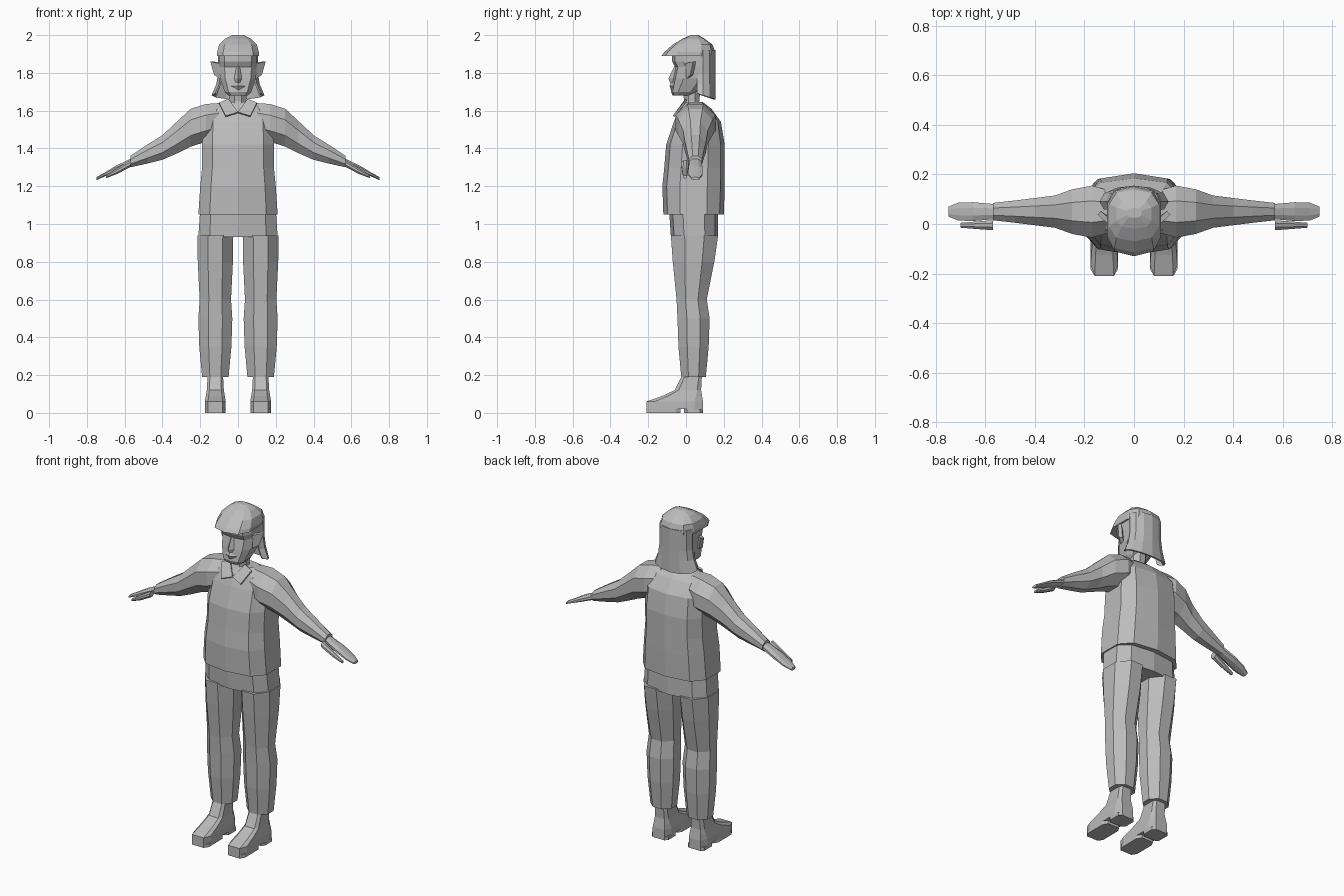
import bpy, bmesh
from math import sin, cos, pi, copysign

cube = bpy.data.objects.get("Cube")
if cube:
    bpy.data.objects.remove(cube, do_unlink=True)

grey = bpy.data.materials.new("plain grey")
grey.use_nodes = True
tint = (.5, .5, .5, 1)
grey.diffuse_color = tint
grey.node_tree.nodes["Principled BSDF"].inputs["Base Color"].default_value = tint


def outline(sides, turn=0, power=1):
    """Unit polygon starting at the front; a low power makes it boxier."""
    points = []
    for i in range(sides):
        angle = (i + turn) * 2 * pi / sides
        across, along = sin(angle), -cos(angle)
        points.append((copysign(abs(across) ** power, across),
                       copysign(abs(along) ** power, along)))
    widest = max(across for across, along in points)
    deepest = max(along for across, along in points)
    return [(across / widest, along / deepest) for across, along in points]


OCTAGON = outline(8, turn=.5)
BODY = outline(10, power=.7)
SHOE = outline(8, turn=.5, power=.4)
DIAMOND = outline(4)


def finish(name, bm, thickness=0):
    bmesh.ops.recalc_face_normals(bm, faces=bm.faces)
    mesh = bpy.data.meshes.new(name)
    bm.to_mesh(mesh)
    bm.free()
    mesh.materials.append(grey)
    obj = bpy.data.objects.new(name, mesh)
    bpy.context.collection.objects.link(obj)
    if thickness:
        solidify = obj.modifiers.new("thickness", "SOLIDIFY")
        solidify.thickness = thickness
        solidify.offset = 0


def skin(bm, rows, closed):
    """Join neighbouring rows of points with quads, capping closed rows."""
    rows = [[bm.verts.new(point) for point in row] for row in rows]
    count = len(rows[0])
    for low, high in zip(rows, rows[1:]):
        for i in range(count if closed else count - 1):
            j = (i + 1) % count
            bm.faces.new((low[i], low[j], high[j], high[i]))
    if closed:
        bm.faces.new(rows[0])
        bm.faces.new(rows[-1])


def upright(name, shape, rings, middle=0):
    """Loft up z from rings of (height, y centre, half width, half depth)."""
    bm = bmesh.new()
    skin(bm, [[(middle + across * width, centre + along * depth, height)
               for across, along in shape]
              for height, centre, width, depth in rings], True)
    finish(name, bm)


def outward(name, side, middle, rings):
    """Loft along x from rings of (reach, z centre, half depth, half height)."""
    bm = bmesh.new()
    skin(bm, [[(side * reach, middle + across * depth, centre + along * height)
               for across, along in OCTAGON]
              for reach, centre, depth, height in rings], True)
    finish(name, bm)


def plate(name, side, thickness, points):
    bm = bmesh.new()
    bm.faces.new([bm.verts.new((side * x, y, z)) for x, y, z in points])
    finish(name, bm, thickness)


# Shirt, neck and hips
upright("shirt", BODY, [
    (1.05, .04, .21, .16), (1.2, .04, .2, .165), (1.3, .045, .19, .16),
    (1.42, .05, .19, .155), (1.54, .06, .185, .125), (1.61, .05, .15, .085),
    (1.645, .04, .09, .05)])
upright("neck", OCTAGON, [(1.58, .03, .06, .05), (1.65, .03, .045, .04), (1.74, .03, .045, .05)])
upright("trouser_hips", BODY, [(.93, .045, .21, .125), (1.08, .04, .2, .13)])

for side, word in ((1, "left"), (-1, "right")):
    leg_middle = side * .12
    upright(word + "_trouser_leg", OCTAGON, [
        (.19, .04, .07, .065), (.35, .04, .085, .08), (.5, .04, .09, .085),
        (.6, .03, .083, .08), (.8, .04, .093, .11), (.94, .045, .095, .125)], leg_middle)

    # Shoe upper, then the sole and heel with a gap between them
    upright(word + "_shoe", SHOE, [
        (.02, -.06, .055, .15), (.06, -.06, .055, .15), (.09, -.02, .05, .105),
        (.12, .01, .045, .07), (.21, .035, .04, .05)], leg_middle)
    for part, centre, depth in (("sole", -.12, .09), ("heel", .04, .05)):
        upright(word + "_" + part, SHOE, [(height, centre, .055, depth) for height in (0, .02)],
                leg_middle)

    # Sleeve, hand and thumb
    outward(word + "_sleeve", side, .05, [
        (.1, 1.55, .085, .09), (.17, 1.535, .105, .1), (.25, 1.51, .09, .1),
        (.32, 1.46, .065, .085), (.4, 1.405, .055, .065), (.48, 1.37, .045, .05),
        (.57, 1.33, .035, .03)])
    outward(word + "_hand", side, .05, [
        (.56, 1.33, .03, .02), (.65, 1.29, .038, .016), (.71, 1.26, .036, .01),
        (.75, 1.24, .02, .008)])
    outward(word + "_thumb", side, -.005, [
        (.57, 1.32, .02, .018), (.64, 1.28, .015, .015), (.7, 1.25, .01, .008)])

    plate(word + "_collar", side, .01, [
        (.05, 0, 1.66), (0, -.05, 1.59), (.065, -.066, 1.57), (.1, -.01, 1.64)])
    plate(word + "_ear", side, .02, [
        (.09, .01, 1.77), (.12, .03, 1.79), (.14, .045, 1.86), (.09, 0, 1.85)])

# Head, nose and mouth
upright("head", BODY, [
    (1.68, -.02, .05, .05), (1.7, -.01, .07, .07), (1.77, .03, .095, .1),
    (1.83, .04, .1, .096), (1.86, .035, .1, .108), (1.9, .035, .1, .108)])
upright("nose", DIAMOND, [(1.75, -.055, .025, .03), (1.77, -.06, .025, .033), (1.84, -.05, .01, .01)])
upright("mouth", DIAMOND, [(1.71, -.06, .03, .02), (1.73, -.065, .045, .022), (1.75, -.06, .025, .02)])

# Cap with its short brim
upright("cap", BODY, [
    (1.89, .01, .11, .14), (1.91, .02, .11, .135), (1.95, .035, .1, .105),
    (1.98, .04, .07, .06), (2, .045, .03, .02)])

# Hair hanging round the back of the head, flared at the hem
arc = [pi * (step - 1) / 6 for step in range(9)]
hair = bmesh.new()
skin(hair, [[(width * cos(angle), .09 + .06 * sin(angle), height - drop * sin(angle))
             for angle in arc]
            for height, width, drop in ((1.92, .1, 0), (1.8, .1, 0), (1.74, .11, 0), (1.68, .135, .02))],
     False)
finish("hair", hair, .01)
